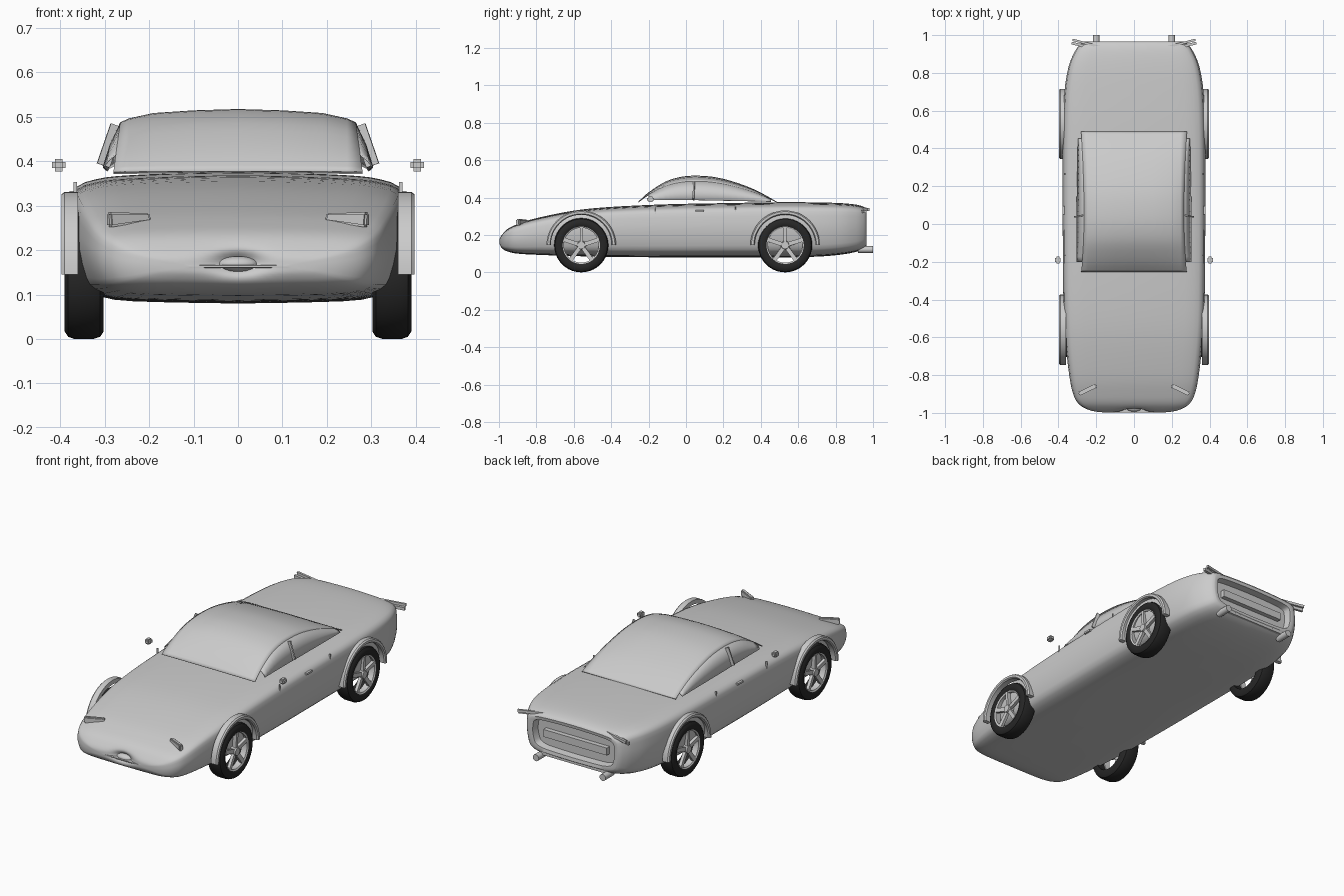
import bpy, bmesh, math
from mathutils import Vector, Matrix

if "Cube" in bpy.data.objects:
    bpy.data.objects.remove(bpy.data.objects["Cube"], do_unlink=True)


def material(name, value):
    m = bpy.data.materials.new(name)
    m.use_nodes = True
    m.diffuse_color = (value, value, value, 1)
    m.node_tree.nodes["Principled BSDF"].inputs["Base Color"].default_value = m.diffuse_color
    return m


GREY = material("light grey", 0.6)
BLACK = material("tyre black", 0.02)


def finish(name, bm, mat=GREY, mirror=False, thick=0, angle=35):
    bmesh.ops.recalc_face_normals(bm, faces=bm.faces)
    me = bpy.data.meshes.new(name)
    bm.to_mesh(me)
    bm.free()
    me.materials.append(mat)
    ob = bpy.data.objects.new(name, me)
    bpy.context.collection.objects.link(ob)
    bpy.ops.object.select_all(action='DESELECT')
    ob.select_set(True)
    bpy.context.view_layer.objects.active = ob
    bpy.ops.object.shade_smooth_by_angle(angle=math.radians(angle))
    if thick:
        mod = ob.modifiers.new("thickness", 'SOLIDIFY')
        mod.thickness = thick
    if mirror:
        mod = ob.modifiers.new("mirror", 'MIRROR')
        mod.use_mirror_merge = False
    return ob


def spline(pts, n):
    """Catmull-Rom through points of any dimension."""
    out = []
    for i in range(len(pts) - 1):
        p = [pts[max(0, min(len(pts) - 1, i + k))] for k in (-1, 0, 1, 2)]
        for s in range(n):
            t = s / n
            out.append(tuple(0.5 * (2 * b + (c - a) * t + (2*a - 5*b + 4*c - d) * t**2
                                    + (3*b - a - 3*c + d) * t**3) for a, b, c, d in zip(*p)))
    return out + [tuple(pts[-1])]


def grid(rows, closed=False, wrap=False):
    bm = bmesh.new()
    vs = [[bm.verts.new(p) for p in r] for r in rows]
    m = len(rows[0])
    for i in range(len(rows) if wrap else len(rows) - 1):
        a, b = vs[i], vs[(i + 1) % len(rows)]
        for j in range(m if closed else m - 1):
            k = (j + 1) % m
            bm.faces.new((a[j], a[k], b[k], b[j]))
    return bm, vs


def add_beam(bm, a, b, w, h, bevel=0.0):
    """Box from a to b, w across and h high."""
    a, b = Vector(a), Vector(b)
    d = b - a
    rot = d.to_track_quat('Y', 'Z').to_matrix().to_4x4()
    mat = Matrix.Translation((a + b) / 2) @ rot @ Matrix.Diagonal((w, d.length, h, 1))
    vs = bmesh.ops.create_cube(bm, size=1, matrix=mat)["verts"]
    if bevel:
        es = list({e for v in vs for e in v.link_edges})
        bmesh.ops.bevel(bm, geom=es, offset=bevel, segments=2, affect='EDGES')


def beam(name, a, b, w, h, bevel=0.0, mirror=True):
    bm = bmesh.new()
    add_beam(bm, a, b, w, h, bevel)
    return finish(name, bm, mirror=mirror)


def lathe(name, profile, cy, cz, mat=GREY, sweep=1.0, steps=40):
    """Closed profile of (x, radius) turned about a sideways axle."""
    full = sweep == 1.0
    rows = []
    for i in range(steps if full else steps + 1):
        t = 2 * math.pi * sweep * i / steps
        rows.append([(x, cy + r * math.cos(t), cz + r * math.sin(t)) for x, r in profile])
    bm, vs = grid(rows, closed=True, wrap=full)
    if not full:
        bm.faces.new(vs[0])
        bm.faces.new(vs[-1])
    return finish(name, bm, mat, mirror=True)


# Body: sections along the length as (y, half width, bottom, top)
stations = [(-0.998, .11, .160, .166), (-0.995, .19, .145, .185), (-0.98, .25, .125, .207),
            (-0.95, .295, .11, .235), (-0.9, .322, .10, .258), (-0.8, .343, .094, .29),
            (-0.6, .365, .087, .33), (-0.4, .374, .083, .35), (-0.1, .377, .08, .364),
            (.2, .378, .08, .37), (.5, .377, .08, .375), (.7, .368, .084, .374),
            (.83, .347, .095, .37), (.91, .315, .11, .362), (.952, .285, .128, .35),
            (.965, .265, .142, .337)]
outline = spline([(0, 0), (.15, .003), (.3, .006), (.5, .012), (.74, .03), (.9, .1), (.96, .22),
                  (1, .5), (.99, .75), (.96, .89), (.85, .945), (.72, .97), (.5, .985),
                  (.3, .994), (.15, .998), (0, 1)], 2)
# Recessed tail panel continues the last sections inward
levels = spline(stations, 4) + [(.962, .245, .16, .32), (.925, .238, .165, .315)]
ring = outline + [(-u, v) for u, v in outline[-2:0:-1]]


def dent(x, z, y):
    if y > -0.85:
        return 0
    return 0.04 * math.exp(-(x / .055) ** 2 - ((z - .172) / .024) ** 2)


rows = []
for y, w, lo, hi in levels:
    row = []
    for u, v in ring:
        x, z = u * w, lo + v * (hi - lo)
        row.append((x, y + dent(x, z, y), z))
    rows.append(row)
bm, vs = grid(rows, closed=True)
bm.faces.new(vs[-1])
h = len(outline)
for j in range(h - 1):
    a = vs[0]
    n = len(a)
    quad = [a[j], a[j + 1], a[(n - j - 1) % n], a[(n - j) % n]]
    quad = list(dict.fromkeys(quad))
    if len(quad) > 2:
        bm.faces.new(quad)
finish("body", bm, angle=40)

# Nose intake and tail panel bar
bm = bmesh.new()
bmesh.ops.create_uvsphere(bm, u_segments=16, v_segments=10, radius=1,
                          matrix=Matrix.Translation((0, -.968, .168)) @ Matrix.Diagonal((.045, .025, .018, 1)))
finish("nose_intake", bm)
beam("tail_bar", (-.19, .935, .24), (.19, .935, .24), .03, .04, mirror=False)
beam("rear_bumper", (-.2, .955, .135), (.2, .955, .135), .015, .015, mirror=False)

# Canopy: arched sheet forming windscreen, roof and rear window
arch = spline([(-.255, .378), (-.2, .428), (-.11, .485), (-.03, .51), (.05, .517),
               (.15, .51), (.25, .486), (.35, .45), (.43, .41), (.49, .375)], 3)


def roof_edge(y, z):
    rise = max(0, min(1, (z - .376) / .14))
    return (.28 - .015 * rise, y, z - .03 * rise)


rows = []
for y, z in arch:
    ex, _, ez = roof_edge(y, z)
    half = [(0, z), (.1, z - (z - ez) * .1), (.19, z - (z - ez) * .3), (.245, z - (z - ez) * .7), (ex, ez)]
    rows.append([(-x, y, q) for x, q in half[:0:-1]] + [(x, y, q) for x, q in half])
bm, vs = grid(rows)
finish("canopy", bm, thick=.004)

# Side windows between the roof edge and the sill
top = [roof_edge(y, z) for y, z in arch if -.22 < y < .455]
sill = [(.304 - .02 * max(0, p[1] - .1), p[1], min(p[2], .388 - .02 * max(0, p[1]))) for p in top]
mid = [tuple(.5 * (a + b) + (.004 if k == 0 else 0) for k, (a, b) in enumerate(zip(p, q)))
       for p, q in zip(top, sill)]
bm, vs = grid([top, mid, sill])
finish("side_window", bm, mirror=True, thick=.004)
beam("window_pillar", (.303, .04, .39), (.272, .045, .48), .008, .03)

# Wheels
for label, cy in (("front", -.56), ("rear", .53)):
    cz = .145
    lathe(label + "_tyre", [(.302, .1), (.302, .128), (.31, .14), (.325, .145), (.368, .145),
                            (.382, .14), (.39, .128), (.39, .108), (.384, .099)], cy, cz, BLACK)
    lathe(label + "_rim", [(.35, .102), (.35, .095), (.382, .093), (.386, .1)], cy, cz)
    bm = bmesh.new()
    for k in range(5):
        t = math.radians(90 + 72 * k)
        c, s = math.cos(t), math.sin(t)
        add_beam(bm, (.374, cy + .01 * c, cz + .01 * s), (.378, cy + .098 * c, cz + .098 * s), .016, .022)
    bmesh.ops.create_cone(bm, cap_ends=True, segments=16, radius1=.025, radius2=.02, depth=.03,
                          matrix=Matrix.Translation((.375, cy, cz)) @ Matrix.Rotation(math.pi / 2, 4, 'Y'))
    finish(label + "_spokes", bm, mirror=True)
    lathe(label + "_wheel_arch", [(.36, .163), (.39, .163), (.397, .168), (.397, .18), (.39, .186),
                                  (.36, .186)], cy, cz, sweep=.5, steps=24)

# Headlights, tapering inward
bm = bmesh.new()
add_beam(bm, (.2, -.855, .272), (.292, -.9, .268), .022, .034, .005)
for v in bm.verts:
    if v.co.x < .23:
        v.co.z = .274 + (v.co.z - .272) * .5
finish("headlight", bm, mirror=True)

# Tail lights as paired slanted bars
beam("tail_light_upper", (.17, .935, .342), (.325, .975, .336), .012, .014)
beam("tail_light_lower", (.18, .922, .33), (.33, .958, .324), .014, .016)

# Exhausts
bm = bmesh.new()
bmesh.ops.create_cone(bm, cap_ends=True, segments=16, radius1=.018, radius2=.018, depth=.08,
                      matrix=Matrix.Translation((.2, .96, .122)) @ Matrix.Rotation(math.pi / 2, 4, 'X'))
finish("exhaust", bm, mirror=True)

# Mirrors, door handles and door seams
beam("wing_mirror", (.403, -.208, .391), (.403, -.172, .391), .03, .028, .007)
beam("door_handle", (.373, .05, .328), (.373, .095, .328), .012, .01)
for label, y in (("front", -.165), ("rear", .265)):
    beam(label + "_door_seam", (.366, y - .002, .33), (.366, y + .002, .33), .008, .045)
